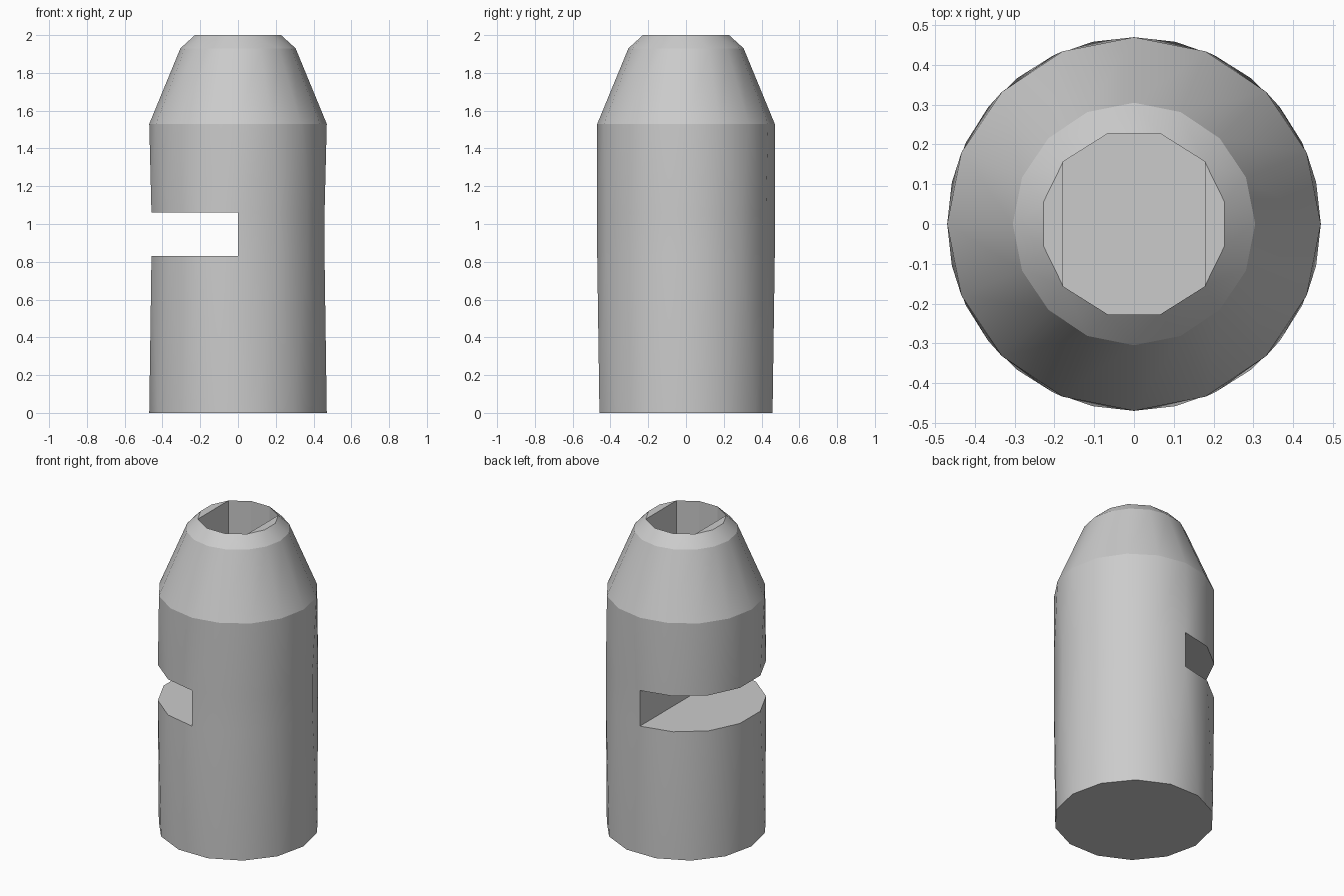
import bpy, bmesh
from math import pi, cos, sin, atan2, tau

if "Cube" in bpy.data.objects:
    bpy.data.objects.remove(bpy.data.objects["Cube"])

bm = bmesh.new()


def ring(n, r, z, phase=0.0):
    return [bm.verts.new((r * cos(phase + tau * i / n), r * sin(phase + tau * i / n), z))
            for i in range(n)]


def angles(loop):
    a = [atan2(v.co.y, v.co.x) % tau if abs(v.co.y) > 1e-6 or v.co.x < 0 else 0.0 for v in loop]
    return a + [a[0] + tau]


def zip_rings(a, b):
    """Join two rings, possibly with different side counts, walking by angle."""
    aa, ab, i, j = angles(a), angles(b), 0, 0
    while i < len(a) or j < len(b):
        na = aa[i + 1] if i < len(a) else 99
        nb = ab[j + 1] if j < len(b) else 99
        p, q = a[i % len(a)], b[j % len(b)]
        if abs(na - nb) < 1e-4:
            i, j = i + 1, j + 1
            f = (p, a[i % len(a)], b[j % len(b)], q)
        elif na < nb:
            i += 1
            f = (p, a[i % len(a)], q)
        else:
            j += 1
            f = (p, b[j % len(b)], q)
        bm.faces.new(f).smooth = True


# body rings from bottom to mouth
base = ring(14, 0.47, 0)
low = ring(14, 0.47, 0.83, pi / 14)
high = ring(14, 0.47, 1.06, pi / 14)
shoulder = ring(16, 0.47, 1.53)
neck = ring(16, 0.305, 1.93)
quarter = [(0.228, 0.055), (0.178, 0.157), (0.065, 0.228)]
outline = (quarter + [(-x, y) for x, y in reversed(quarter)]
           + [(-x, -y) for x, y in quarter] + [(x, -y) for x, y in reversed(quarter)])
rim = [bm.verts.new((x, y, 2.0)) for x, y in outline]

for a, b in ((base, low), (high, shoulder), (shoulder, neck), (neck, rim)):
    zip_rings(a, b)
bm.faces.new(base[::-1])

# solid half beside the slot, then slot wall, floor and ceiling
for k in range(10, 17):
    i, j = k % 14, (k + 1) % 14
    bm.faces.new((low[i], low[j], high[j], high[i])).smooth = True
bm.faces.new((low[3], low[10], high[10], high[3]))
bm.faces.new(low[3:11])
bm.faces.new(high[3:11][::-1])

# flat ledges on the rim and the flat-sided hole between them
bm.faces.new((rim[10], rim[11], rim[0], rim[1]))
bm.faces.new(rim[4:8])
mouth = rim[1:5] + rim[7:11]
floor = [bm.verts.new((v.co.x, v.co.y, 1.45)) for v in mouth]
for k in range(8):
    m = (k + 1) % 8
    bm.faces.new((mouth[k], mouth[m], floor[m], floor[k]))
bm.faces.new(floor)

bmesh.ops.recalc_face_normals(bm, faces=bm.faces[:])

# crisp edges at the shoulder and neck and around every flat face
crisp = set(shoulder), set(neck)
for e in bm.edges:
    if any(set(e.verts) <= s for s in crisp) or not all(f.smooth for f in e.link_faces):
        e.smooth = False

mesh = bpy.data.meshes.new("slotted_body")
bm.to_mesh(mesh)
bm.free()
bpy.context.collection.objects.link(bpy.data.objects.new("slotted_body", mesh))
